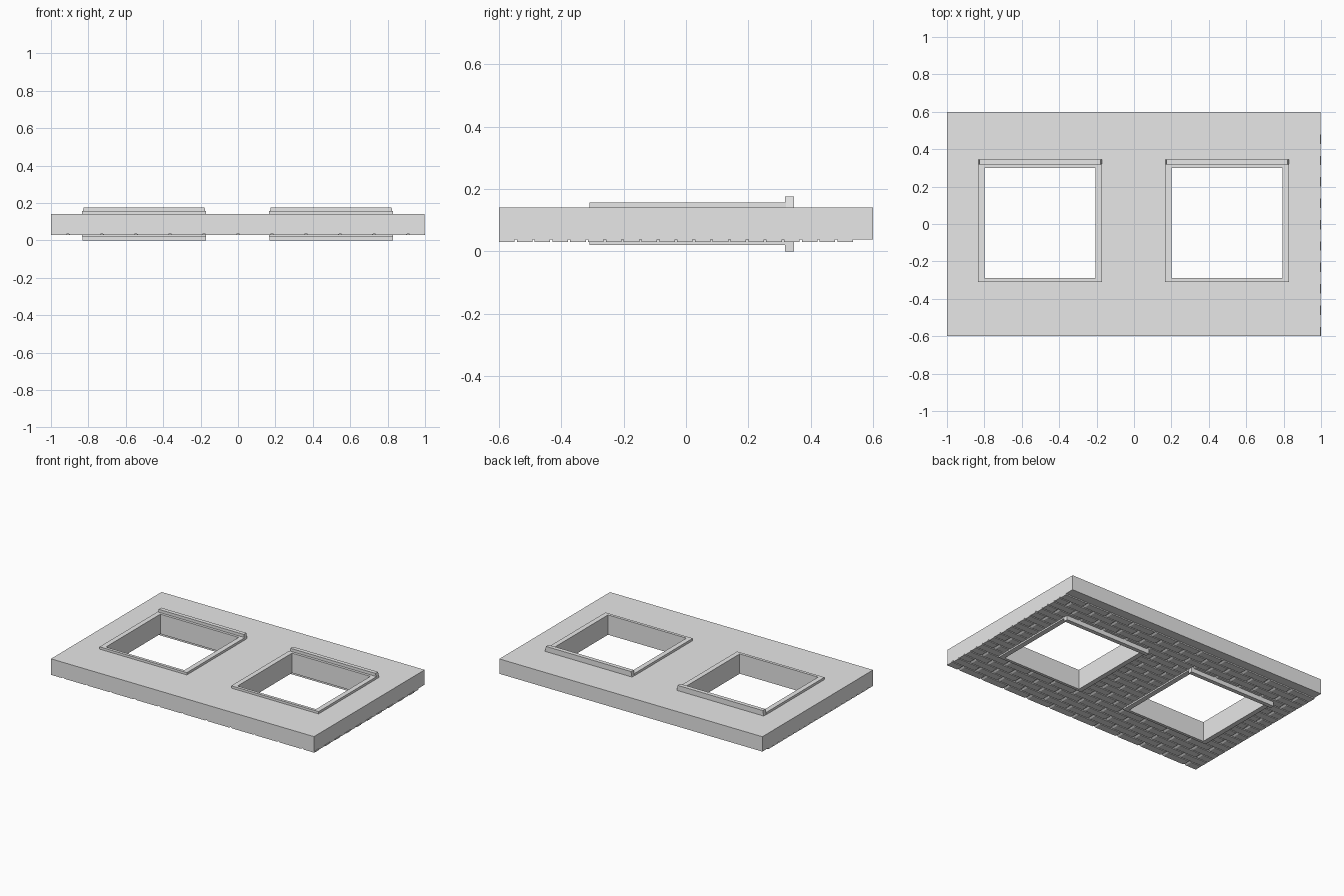
import bpy, bmesh

if "Cube" in bpy.data.objects:
    bpy.data.objects.remove(bpy.data.objects["Cube"])

grey = bpy.data.materials.new("plain grey")
grey.use_nodes = True
COLOUR = (0.8, 0.8, 0.8, 1)
grey.diffuse_color = COLOUR
grey.node_tree.nodes["Principled BSDF"].inputs["Base Color"].default_value = COLOUR


def extrude_profile(bm, profile, y0, y1):
    """Extrude an x-z outline from y0 to y1 as a closed solid."""
    face = bm.faces.new([bm.verts.new((x, y0, z)) for x, z in profile])
    out = bmesh.ops.extrude_face_region(bm, geom=[face])
    for v in out["geom"]:
        if isinstance(v, bmesh.types.BMVert):
            v.co.y = y1


def make_object(name, bm):
    bmesh.ops.recalc_face_normals(bm, faces=bm.faces)
    mesh = bpy.data.meshes.new(name)
    bm.to_mesh(mesh)
    bm.free()
    mesh.materials.append(grey)
    obj = bpy.data.objects.new(name, mesh)
    bpy.context.collection.objects.link(obj)
    return obj


def solid(name, profile, y0, y1):
    bm = bmesh.new()
    extrude_profile(bm, profile, y0, y1)
    return make_object(name, bm)


def box(name, x0, x1, y0, y1, z0, z1):
    return solid(name, [(x0, z0), (x1, z0), (x1, z1), (x0, z1)], y0, y1)


def cut(target, x0, x1, y0, y1):
    """Cut a rectangular opening right through the target."""
    cutter = box("cutter", x0, x1, y0, y1, -1, 1)
    cutter.hide_render = True
    mod = target.modifiers.new("opening", "BOOLEAN")
    mod.operation = "DIFFERENCE"
    mod.solver = "EXACT"
    mod.object = cutter
    bpy.context.view_layer.objects.active = target
    bpy.ops.object.modifier_apply(modifier=mod.name)
    bpy.data.objects.remove(cutter)


# Wall slab lying on its brick face
BASE, FACE, EDGE = 0.038, 0.03, 0.997
wall = box("wall_slab", -1, EDGE, -0.6, 0.6, BASE, 0.14)

# Brick courses: staggered V joints, narrow gaps between the rows
PITCH, COURSE = 2 / 11, 1.2 / 21
bm = bmesh.new()
for row in range(20):
    end = EDGE if row % 2 else 1
    first = -1 + PITCH * (1 if row % 2 else 0.5)
    profile = [(-1, BASE), (-1, FACE)]
    for k in range(11):
        x = first + k * PITCH
        if x < 0.95:
            profile += [(x - 0.011, FACE), (x, BASE - 0.001), (x + 0.011, FACE)]
    profile += [(end, FACE), (end, BASE)]
    y = -0.6 + row * COURSE
    extrude_profile(bm, profile, y, y + COURSE - 0.007)
bricks = make_object("brick_courses", bm)

# Two windows, each with a lining frame and a tapered sill
for side, cx in (("right", -0.5), ("left", 0.5)):
    for part in (wall, bricks):
        cut(part, cx - 0.315, cx + 0.315, -0.3, 0.31)
    frame = box(side + "_window_frame", cx - 0.334, cx + 0.329, -0.31, 0.32, 0.02, 0.156)
    cut(frame, cx - 0.3, cx + 0.295, -0.29, 0.3)
    lo, hi = cx - 0.332, cx + 0.328
    solid(side + "_window_sill",
          [(lo, 0), (hi, 0), (hi, 0.14), (hi - 0.007, 0.176), (lo + 0.007, 0.176), (lo, 0.14)],
          0.318, 0.346)
